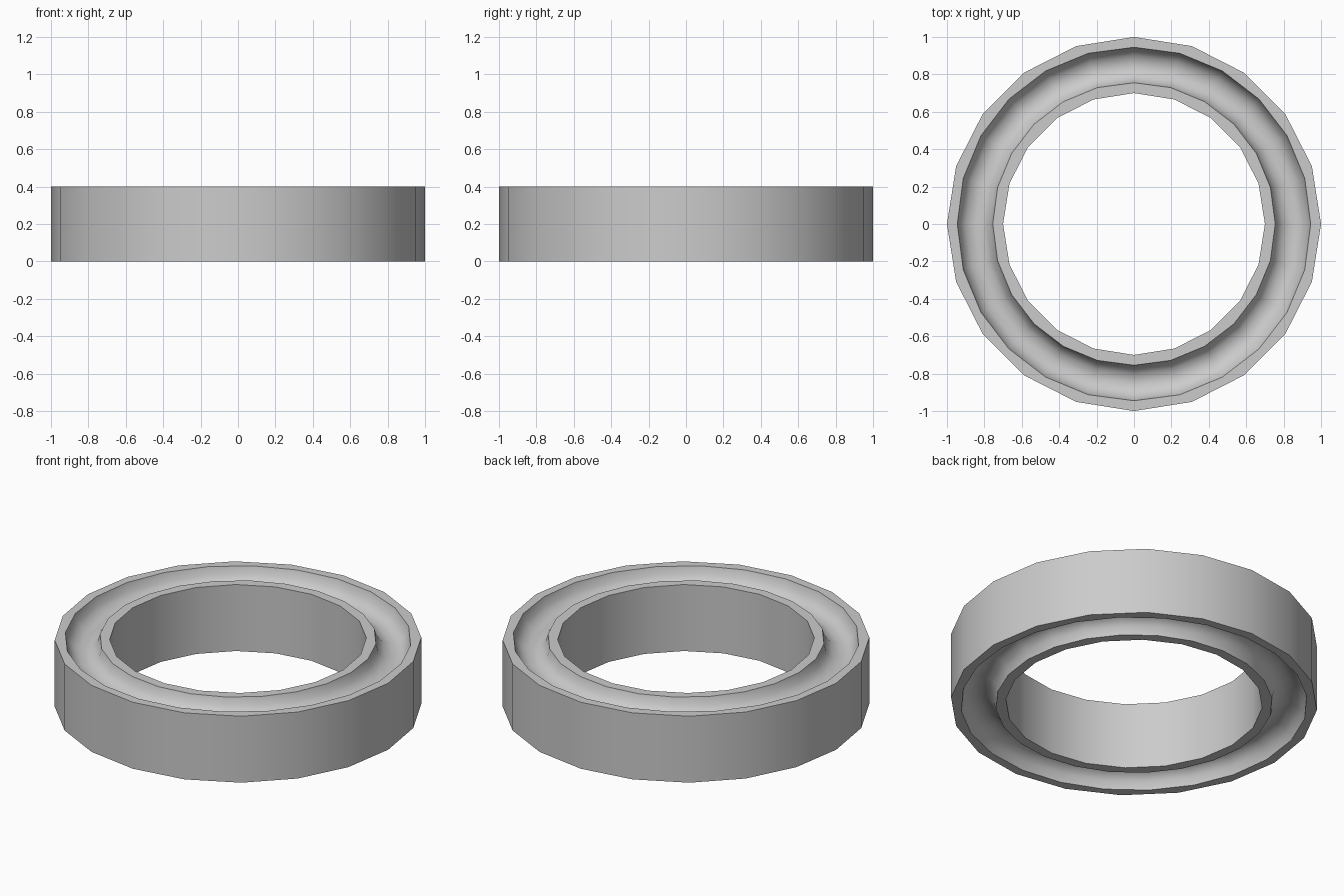
import bpy, bmesh
from math import sin, cos, pi, radians

cube = bpy.data.objects.get("Cube")
if cube:
    bpy.data.objects.remove(cube)

OUTER, INNER, HEIGHT = 1.0, 0.7, 0.4
GROOVE_MID, GROOVE_R = 0.85, 0.095
BODY_SIDES, GROOVE_SIDES, GROOVE_STEPS = 20, 24, 6

# Plain grey material
grey = bpy.data.materials.new("plain_grey")
grey.use_nodes = True
colour = (0.6, 0.6, 0.6, 1)
grey.diffuse_color = colour
grey.node_tree.nodes["Principled BSDF"].inputs["Base Color"].default_value = colour

bm = bmesh.new()


def loop(radius, z, sides):
    """Vertices of a horizontal polygon."""
    return [bm.verts.new((radius * cos(2 * pi * i / sides),
                          radius * sin(2 * pi * i / sides), z))
            for i in range(sides)]


def groove(z, direction):
    """Half-round channel, listed from the outer rim to the inner rim."""
    rims = []
    for k in range(GROOVE_STEPS + 1):
        a = pi * k / GROOVE_STEPS
        rims.append(loop(GROOVE_MID + GROOVE_R * cos(a),
                         z + direction * GROOVE_R * sin(a), GROOVE_SIDES))
    return rims


def skin(a, b):
    """Join two loops: quads where corners line up, triangles elsewhere."""
    n, m = len(a), len(b)
    i = j = 0
    while i < n or j < m:
        step_a = (i + 1) * m <= (j + 1) * n
        step_b = (j + 1) * n <= (i + 1) * m
        corners = [a[i % n]]
        if step_a:
            i += 1
            corners.append(a[i % n])
        if step_b:
            corners.append(b[(j + 1) % m])
        corners.append(b[j % m])
        j += step_b
        bm.faces.new(corners)


# Cross-section loops: outer wall, top channel, bore, bottom channel
loops = [loop(OUTER, 0, BODY_SIDES), loop(OUTER, HEIGHT, BODY_SIDES)]
loops += groove(HEIGHT, -1)
loops += [loop(INNER, HEIGHT, BODY_SIDES), loop(INNER, 0, BODY_SIDES)]
loops += reversed(groove(0, 1))

# Skin neighbouring loops all the way round the section
for i, current in enumerate(loops):
    skin(loops[i - 1], current)
bmesh.ops.recalc_face_normals(bm, faces=bm.faces)

mesh = bpy.data.meshes.new("grooved_ring")
bm.to_mesh(mesh)
bm.free()
mesh.materials.append(grey)
ring = bpy.data.objects.new("grooved_ring", mesh)
bpy.context.collection.objects.link(ring)

# Smooth walls with crisp rims
bpy.ops.object.select_all(action='DESELECT')
ring.select_set(True)
bpy.context.view_layer.objects.active = ring
bpy.ops.object.shade_smooth_by_angle(angle=radians(40))
